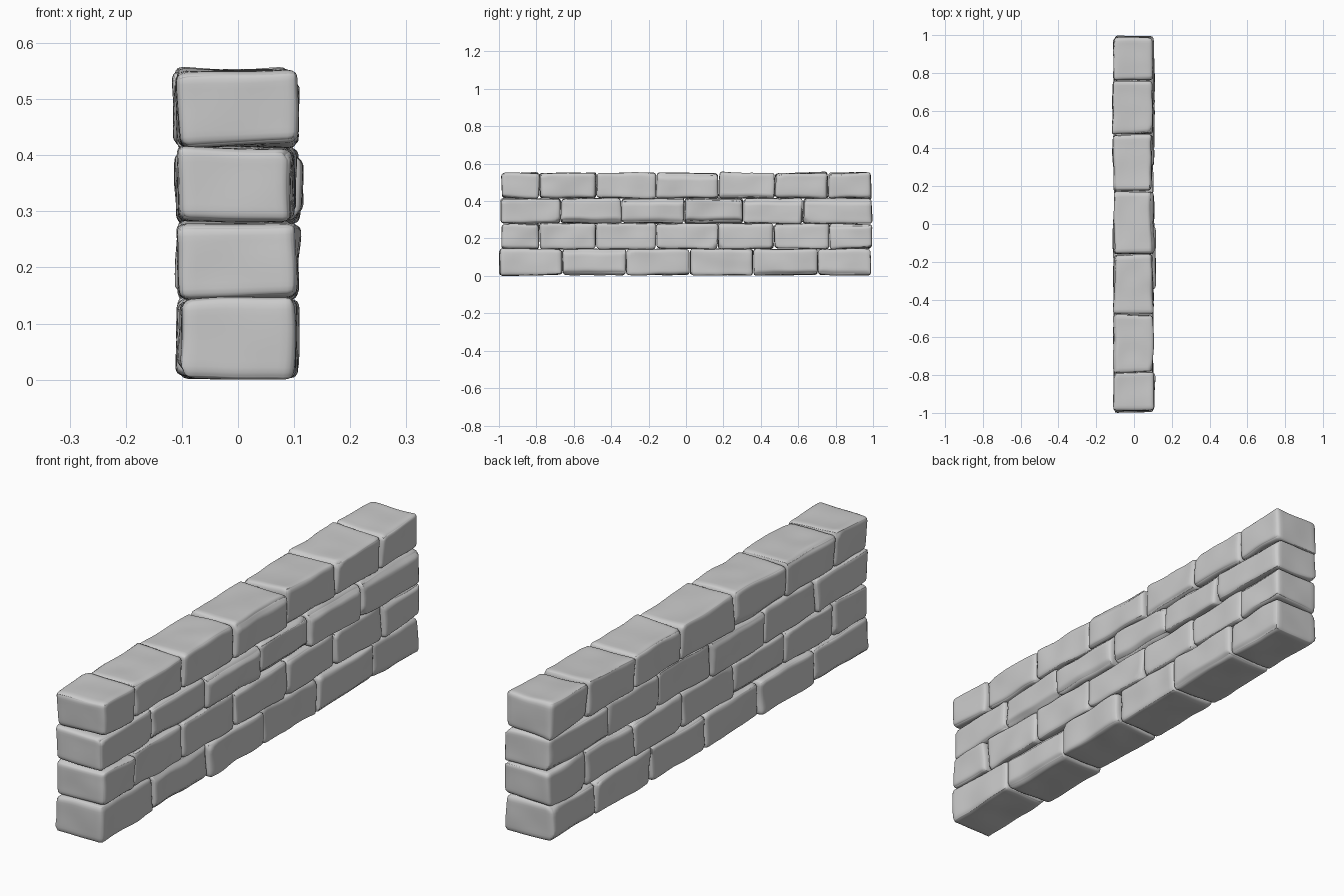
import bpy, bmesh, math, random
from mathutils import Vector, noise

if "Cube" in bpy.data.objects:
    bpy.data.objects.remove(bpy.data.objects["Cube"])

random.seed(7)

# Courses: bottom z, top z, and the joint positions along y
COURSES = [
    (0.005, 0.143, [-0.998, -0.66, -0.32, 0.02, 0.36, 0.705, 0.988]),
    (0.144, 0.280, [-0.988, -0.785, -0.48, -0.16, 0.17, 0.47, 0.765, 0.996]),
    (0.281, 0.414, [-0.992, -0.67, -0.345, -0.01, 0.305, 0.625, 0.996]),
    (0.415, 0.551, [-0.988, -0.785, -0.48, -0.16, 0.175, 0.475, 0.76, 0.992]),
]
# Sides of bricks that stand out of the wall: (course, brick) -> (x min, x max)
SIDES = {
    (0, 0): (-0.104, 0.099), (1, 0): (-0.107, 0.106),
    (2, 0): (-0.107, 0.097), (3, 0): (-0.105, 0.106),
    (2, 2): (-0.112, 0.113), (2, 4): (-0.100, 0.107),
    (2, 5): (-0.104, 0.107), (3, 5): (-0.113, 0.098),
    (3, 4): (-0.110, 0.094),
}


def make_brick(name, lo, hi, radius=0.017):
    centre, half = (lo + hi) / 2, (hi - lo) / 2
    seed = Vector([random.uniform(-50, 50) for _ in range(3)])
    skew = [Vector([random.uniform(-0.004, 0.004) for _ in range(3)]) for _ in range(4)]
    # worn corners, given as cutting planes
    chips = []
    for _ in range(3):
        n = Vector((random.choice((-1, 1)), random.choice((-1, 0, 1)) * random.uniform(0.3, 0.9),
                    random.choice((-1, 1)) * random.uniform(0.6, 1))).normalized()
        reach = sum(abs(n[i]) * half[i] for i in range(3))
        chips.append((n, reach - random.uniform(0.012, 0.02)))

    bm = bmesh.new()
    bmesh.ops.create_cube(bm, size=2)
    bmesh.ops.subdivide_edges(bm, edges=bm.edges[:], cuts=15, use_grid_fill=True)
    for v in bm.verts:
        t = v.co.copy()
        p = Vector([math.sin(t[i] * math.pi / 2) * half[i] for i in range(3)])
        # round all edges
        inner = Vector([max(-half[i] + radius, min(half[i] - radius, p[i])) for i in range(3)])
        if (p - inner).length > 0:
            p = inner + (p - inner).normalized() * radius
        for n, d in chips:
            over = p.dot(n) - d
            if over > 0:
                p -= n * over
        # slight skew and hand-cut waviness
        p += skew[0] * t.x * t.y + skew[1] * t.y * t.z + skew[2] * t.x * t.z
        q = (p + seed) * 9
        w = noise.noise_vector(q)
        p += Vector((w.x * 0.007, w.y * 0.004, w.z * 0.005))
        v.co = centre + p
        v.co.z = max(v.co.z, 0)
    bmesh.ops.recalc_face_normals(bm, faces=bm.faces[:])
    for f in bm.faces:
        f.smooth = True
    mesh = bpy.data.meshes.new(name)
    bm.to_mesh(mesh)
    bm.free()
    bpy.context.collection.objects.link(bpy.data.objects.new(name, mesh))


# Lay the courses
for c, (z0, z1, joints) in enumerate(COURSES):
    for b, (y0, y1) in enumerate(zip(joints, joints[1:])):
        xa, xb = SIDES.get((c, b), (-0.104 + random.uniform(-0.004, 0.004),
                                    0.101 + random.uniform(-0.004, 0.004)))
        make_brick(f"brick_course{c + 1}_{b + 1}",
                   Vector((xa, y0 + 0.002, z0)), Vector((xb, y1 - 0.002, z1)))
